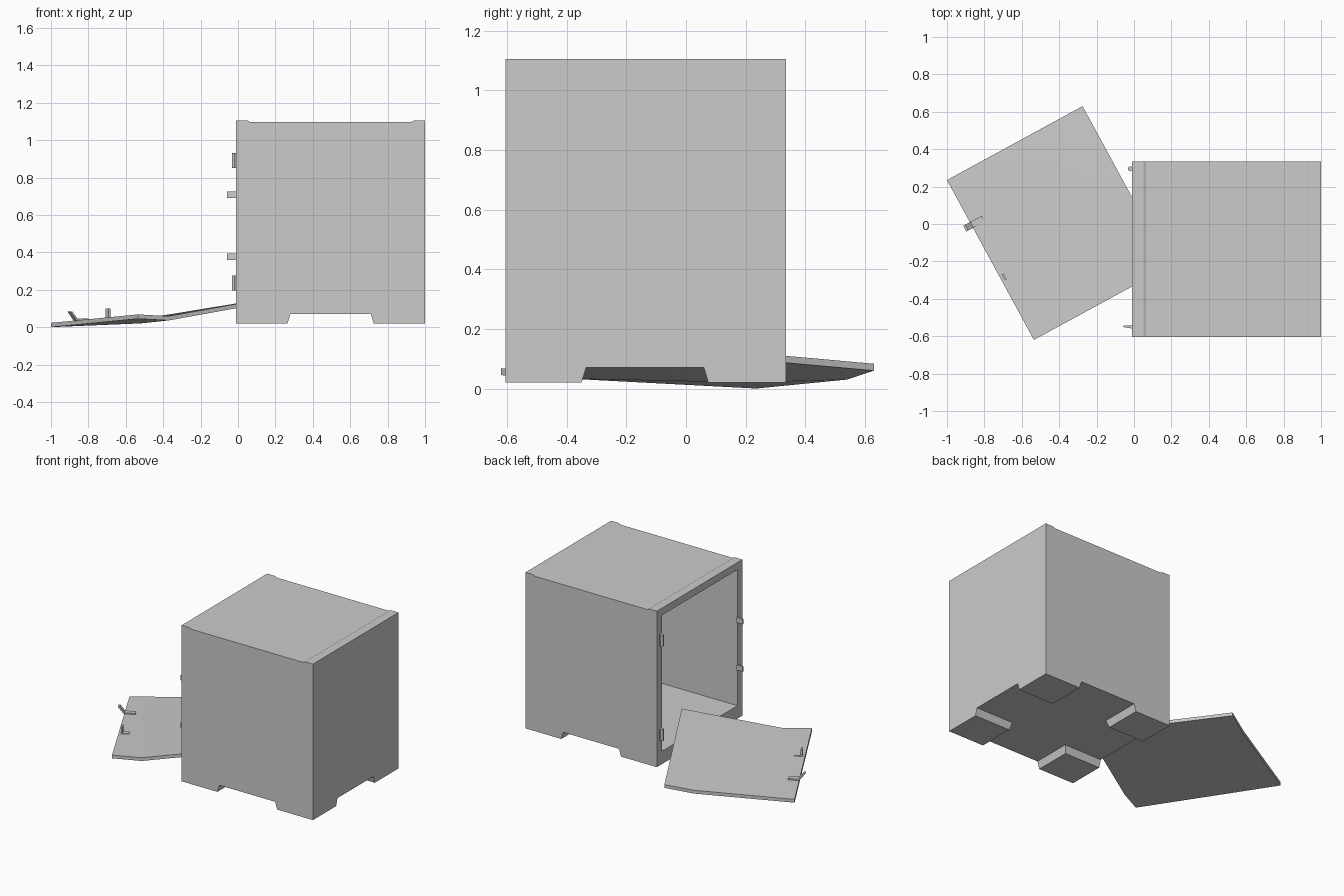
import bpy, bmesh
from mathutils import Vector

if "Cube" in bpy.data.objects:
    bpy.data.objects.remove(bpy.data.objects["Cube"])

def make(name, verts, faces):
    me = bpy.data.meshes.new(name)
    me.from_pydata([tuple(v) for v in verts], [], faces)
    bm = bmesh.new()
    bm.from_mesh(me)
    bmesh.ops.recalc_face_normals(bm, faces=bm.faces)
    bm.to_mesh(me)
    bm.free()
    ob = bpy.data.objects.new(name, me)
    bpy.context.collection.objects.link(ob)
    return ob

def prism(name, base, offset):
    """Extrude a 3D outline by an offset vector."""
    n, off = len(base), Vector(offset)
    verts = [Vector(p) for p in base] + [Vector(p) + off for p in base]
    faces = [tuple(range(n)), tuple(range(n, 2 * n))]
    faces += [(i, (i + 1) % n, (i + 1) % n + n, i + n) for i in range(n)]
    return make(name, verts, faces)

def cut(ob, cutter):
    m = ob.modifiers.new("cut", "BOOLEAN")
    m.operation, m.solver, m.object = "DIFFERENCE", "EXACT", cutter
    bpy.context.view_layer.objects.active = ob
    bpy.ops.object.modifier_apply(modifier=m.name)
    bpy.data.objects.remove(cutter)

X0, X1, Y0, Y1 = -0.01, 1.0, -0.605, 0.335

# Shell: front profile with feet and raised end lips, extruded to the back
profile = [(X0, .02), (.265, .02), (.28, .07), (.71, .07), (.725, .02), (X1, .02),
           (X1, 1.105), (.94, 1.105), (.925, 1.097), (.065, 1.097), (.05, 1.105), (X0, 1.105)]
body = prism("crate_body", [(x, Y0, z) for x, z in profile], (0, Y1 - Y0, 0))

# Foot gap running the other way
gap = [(-.35, 0), (-.35, .02), (-.335, .07), (.06, .07), (.075, .02), (.075, 0)]
cut(body, prism("gap_cutter", [(-.2, y, z) for y, z in gap], (1.4, 0, 0)))

# Hollow interior, open at the left side
hole = [(-.55, .11), (.28, .11), (.28, 1.055), (-.55, 1.055)]
cut(body, prism("cavity_cutter", [(-.2, y, z) for y, z in hole], (1.15, 0, 0)))

# Hinge pins and catches on the opening
for i, z in enumerate((.235, .89)):
    bpy.ops.mesh.primitive_cylinder_add(vertices=12, radius=.013, depth=.08, location=(-.02, .295, z))
    bpy.context.object.name = f"hinge_pin_{i + 1}"
    bpy.ops.object.shade_smooth_by_angle()
for i, z in enumerate((.36, .69)):
    prism(f"catch_{i + 1}", [(X0, -.558, z), (-.035, -.556, z), (-.058, -.55, z),
                             (-.055, -.543, z), (-.03, -.544, z), (X0, -.541, z)], (0, 0, .035))

# Fallen, slightly bent door resting on the sill
door_pts = [(-1, .235, 0), (-.275, .63, .06), (.19, -.225, .137), (-.535, -.62, .045),
            (-.44, .54, .03), (-.37, -.53, .036), (-.52, .2, .02)]
T = .023
verts = door_pts + [(x, y, z + T) for x, y, z in door_pts]
skin = [(0, 3, 6), (0, 6, 4), (3, 5, 6), (6, 5, 2), (6, 2, 1), (4, 6, 1)]
rim = [0, 4, 1, 2, 5, 3]
faces = skin + [tuple(i + 7 for i in f) for f in skin]
faces += [(a, b, b + 7, a + 7) for a, b in zip(rim, rim[1:] + rim[:1])]
door = make("fallen_door", verts, faces)
bpy.context.view_layer.objects.active = door
door.select_set(True)
bpy.ops.object.shade_smooth_by_angle()

# Door latches: a flat pad with a flap standing up from its outer end
U, V = Vector((.878, .478, 0)), Vector((.479, -.878, 0))
for i, (pos, length, tip) in enumerate((((-.868, -.005, .032), .07, (-.037, -.02, .053)),
                                        ((-.70, -.285, .042), .055, (0, 0, .058)))):
    p, w = Vector(pos), V * .0175
    pad = [p - w, p + w, p + w + U * length, p - w + U * length]
    prism(f"latch_pad_{i + 1}", pad, (0, 0, .013))
    flap = [p - w, p + w, p + w + U * .012, p - w + U * .012]
    prism(f"latch_flap_{i + 1}", flap, tip)
